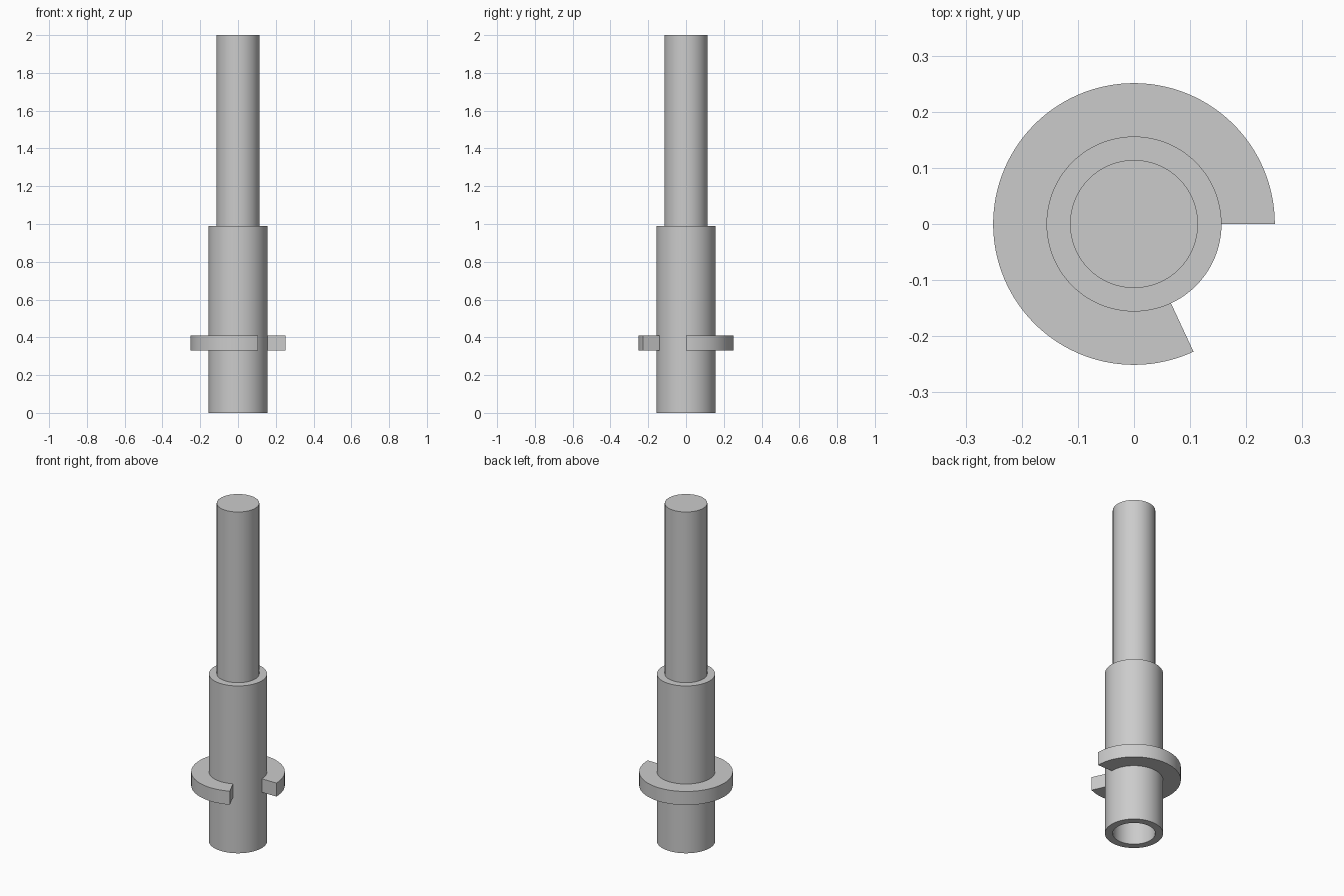
import bpy
import bmesh
import math

if "Cube" in bpy.data.objects:
    bpy.data.objects.remove(bpy.data.objects["Cube"], do_unlink=True)

grey = bpy.data.materials.new("light_grey")
grey.use_nodes = True
GREY = (0.6, 0.6, 0.6, 1)
grey.diffuse_color = GREY
grey.node_tree.nodes["Principled BSDF"].inputs["Base Color"].default_value = GREY

SLEEVE_R, ROD_R, COLLAR_R = 0.156, 0.114, 0.251
SLEEVE_TOP = 0.99


def lathe(name, profile, sweep=360, steps=96, closed=False):
    """Spin an (r, z) profile about z; a closed profile gets end caps if partly swept."""
    bm = bmesh.new()
    full = sweep == 360
    rings = []
    for i in range(steps if full else steps + 1):
        a = math.radians(sweep) * i / steps
        rings.append([bm.verts.new((r * math.cos(a), r * math.sin(a), z)) for r, z in profile])
    n = len(profile)
    for i in range(steps):
        a, b = rings[i], rings[(i + 1) % len(rings)]
        for j in range(n if closed else n - 1):
            k = (j + 1) % n
            bm.faces.new((a[j], b[j], b[k], a[k]))
    if closed and not full:
        bm.faces.new(rings[0])
        bm.faces.new(rings[-1])
    elif not closed:
        # Flat discs close both ends of an open profile
        for j in (0, n - 1):
            bm.faces.new([ring[j] for ring in rings])
    bmesh.ops.recalc_face_normals(bm, faces=bm.faces)
    mesh = bpy.data.meshes.new(name)
    bm.to_mesh(mesh)
    bm.free()
    mesh.materials.append(grey)
    obj = bpy.data.objects.new(name, mesh)
    bpy.context.collection.objects.link(obj)
    bpy.ops.object.select_all(action="DESELECT")
    obj.select_set(True)
    bpy.context.view_layer.objects.active = obj
    bpy.ops.object.shade_smooth_by_angle(angle=math.radians(30))
    return obj


# Upper rod
lathe("rod", [(ROD_R, SLEEVE_TOP), (ROD_R, 2.0)])

# Lower sleeve with a deep socket open at the bottom
lathe("sleeve", [(ROD_R, 0.95), (ROD_R, 0), (SLEEVE_R, 0), (SLEEVE_R, SLEEVE_TOP),
                 (ROD_R, SLEEVE_TOP)])

# Open collar around the sleeve, with a gap at the front left
lathe("split_collar", [(SLEEVE_R - 0.004, 0.33), (COLLAR_R, 0.33), (COLLAR_R, 0.41),
                       (SLEEVE_R - 0.004, 0.41)], sweep=295, closed=True)
